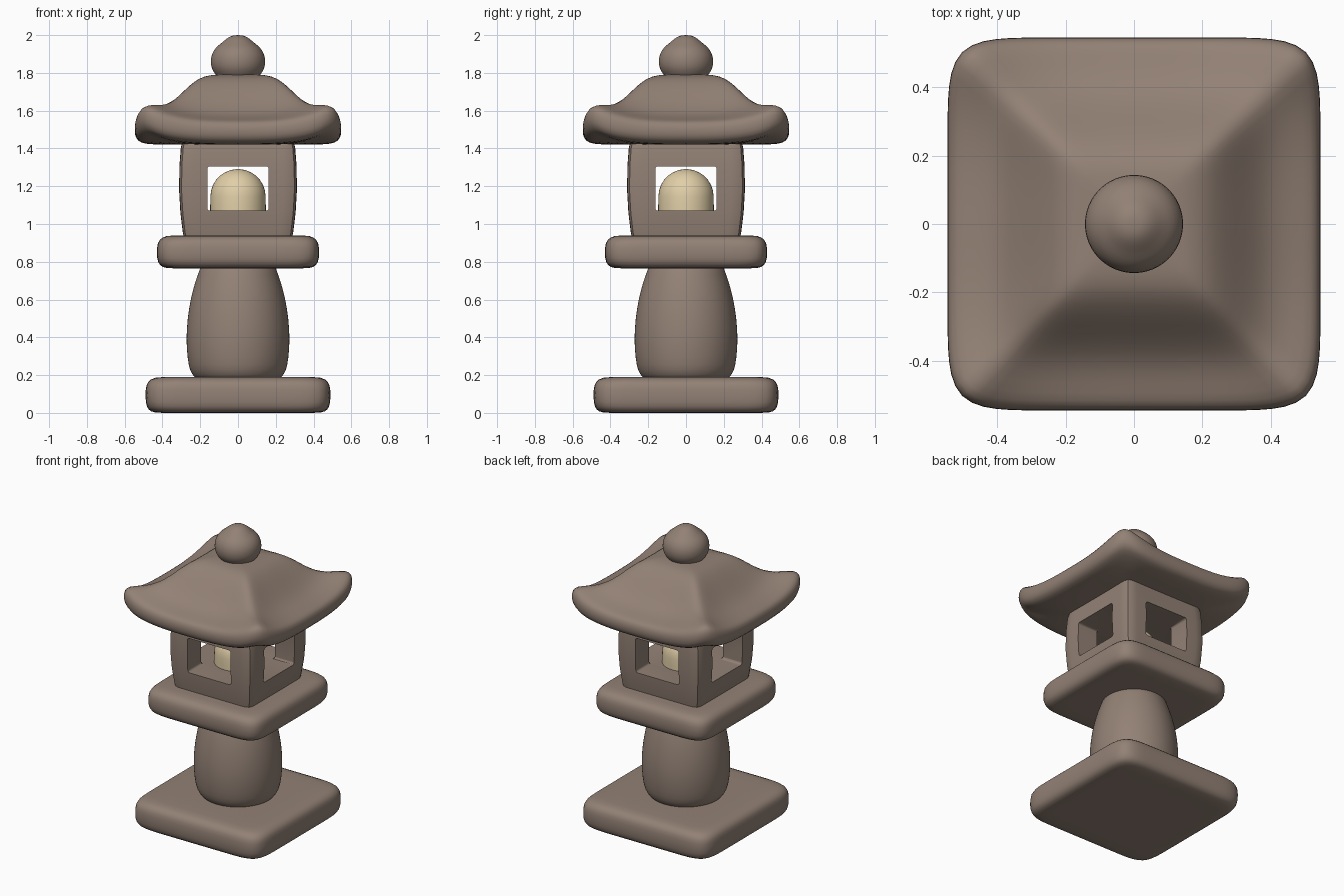
import bpy, bmesh, math

cube = bpy.data.objects.get("Cube")
if cube:
    bpy.data.objects.remove(cube, do_unlink=True)


def material(name, rgb):
    m = bpy.data.materials.new(name)
    m.use_nodes = True
    m.diffuse_color = (*rgb, 1)
    m.node_tree.nodes["Principled BSDF"].inputs["Base Color"].default_value = (*rgb, 1)
    return m


stone = material("warm grey stone", (0.29, 0.22, 0.178))
glow = material("pale lamp yellow", (0.75, 0.62, 0.39))


def activate(ob):
    bpy.ops.object.select_all(action="DESELECT")
    ob.select_set(True)
    bpy.context.view_layer.objects.active = ob


def stack(name, rings, power, mat=stone, sides=64, subdivide=True):
    """Skin rings (half width, height[, height at corners]); power 2 is round, high is square."""
    bm = bmesh.new()
    loops = []
    for half, z, *corner in rings:
        loop = []
        for i in range(sides):
            a = math.tau * i / sides
            c, s = abs(math.cos(a)), abs(math.sin(a))
            r = half * (c ** power + s ** power) ** (-1 / power)
            lift = (corner[0] - z) * (min(c, s) / max(c, s)) ** 3 if corner else 0
            loop.append(bm.verts.new((r * math.cos(a), r * math.sin(a), z + lift)))
        loops.append(loop)
    for low, high in zip(loops, loops[1:]):
        for i in range(sides):
            j = (i + 1) % sides
            bm.faces.new((low[i], low[j], high[j], high[i]))
    bm.faces.new(loops[0][::-1])
    bm.faces.new(loops[-1])
    mesh = bpy.data.meshes.new(name)
    bm.to_mesh(mesh)
    bm.free()
    ob = bpy.data.objects.new(name, mesh)
    bpy.context.collection.objects.link(ob)
    mesh.materials.append(mat)
    activate(ob)
    if subdivide:
        sub = ob.modifiers.new("Soften", "SUBSURF")
        sub.levels = sub.render_levels = 1
        bpy.ops.object.modifier_apply(modifier=sub.name)
    bpy.ops.object.shade_smooth_by_angle(angle=math.radians(40))
    return ob


def slab(name, half, low, high, power):
    """Square stone slab with worn edges."""
    rings = [(half - 0.12, low), (half - 0.045, low), (half - 0.015, low + 0.015),
             (half, low + 0.05), (half, high - 0.06), (half - 0.01, high - 0.025),
             (half - 0.045, high), (half - 0.12, high)]
    return stack(name, rings, power)


# Foot, pillar and platform
slab("base_slab", 0.49, 0, 0.19, 11)
stack("pillar", [(0.23, 0.17), (0.235, 0.2), (0.255, 0.22), (0.268, 0.29), (0.275, 0.39),
                 (0.268, 0.5), (0.25, 0.61), (0.225, 0.7), (0.2, 0.765), (0.19, 0.8)], 2)
slab("platform", 0.43, 0.765, 0.94, 10)

# Lamp house with windows cut through both ways
house = stack("lamp_house", [(0.285, 0.92), (0.293, 0.96), (0.305, 1.06), (0.312, 1.18),
                             (0.31, 1.31), (0.303, 1.4), (0.295, 1.44)],
              16, sides=96, subdivide=False)
for size in ((0.325, 1, 0.235), (1, 0.325, 0.235)):
    bpy.ops.mesh.primitive_cube_add(size=1, location=(0, 0, 1.188))
    cutter = bpy.context.object
    cutter.scale = size
    bpy.ops.object.transform_apply(location=False, rotation=False, scale=True)
    bev = cutter.modifiers.new("Round", "BEVEL")
    bev.width, bev.segments = 0.015, 3
    bpy.ops.object.modifier_apply(modifier=bev.name)
    activate(house)
    cut = house.modifiers.new("Window", "BOOLEAN")
    cut.operation, cut.solver, cut.object = "DIFFERENCE", "EXACT", cutter
    bpy.ops.object.modifier_apply(modifier=cut.name)
    bpy.data.objects.remove(cutter, do_unlink=True)
house.data.materials.clear()
house.data.materials.append(stone)
activate(house)
bpy.ops.object.shade_smooth_by_angle(angle=math.radians(35))

# Domed lamp
dome = [(0.147, 1.06), (0.147, 1.1), (0.146, 1.145)]
for k in range(1, 8):
    t = math.radians(k * 12.5)
    dome.append((0.146 * math.cos(t), 1.145 + 0.146 * math.sin(t)))
stack("lamp", dome, 2, glow, subdivide=False)

# Roof with upswept corners
stack("roof", [(0.15, 1.42), (0.3, 1.42, 1.42), (0.4, 1.42, 1.44), (0.49, 1.423, 1.475),
               (0.53, 1.437, 1.505), (0.547, 1.47, 1.55), (0.547, 1.51, 1.605),
               (0.535, 1.54, 1.638), (0.5, 1.552, 1.645), (0.43, 1.572, 1.637),
               (0.375, 1.605, 1.652), (0.32, 1.66, 1.688), (0.27, 1.715, 1.735),
               (0.21, 1.77, 1.775), (0.15, 1.79, 1.79), (0.06, 1.793)], 10)

# Finial ball with a small point
stack("finial", [(0.1, 1.76), (0.118, 1.79), (0.14, 1.82), (0.146, 1.86), (0.14, 1.9),
                 (0.118, 1.935), (0.088, 1.957), (0.066, 1.977), (0.043, 1.993),
                 (0.018, 2.0)], 2, sides=48)
